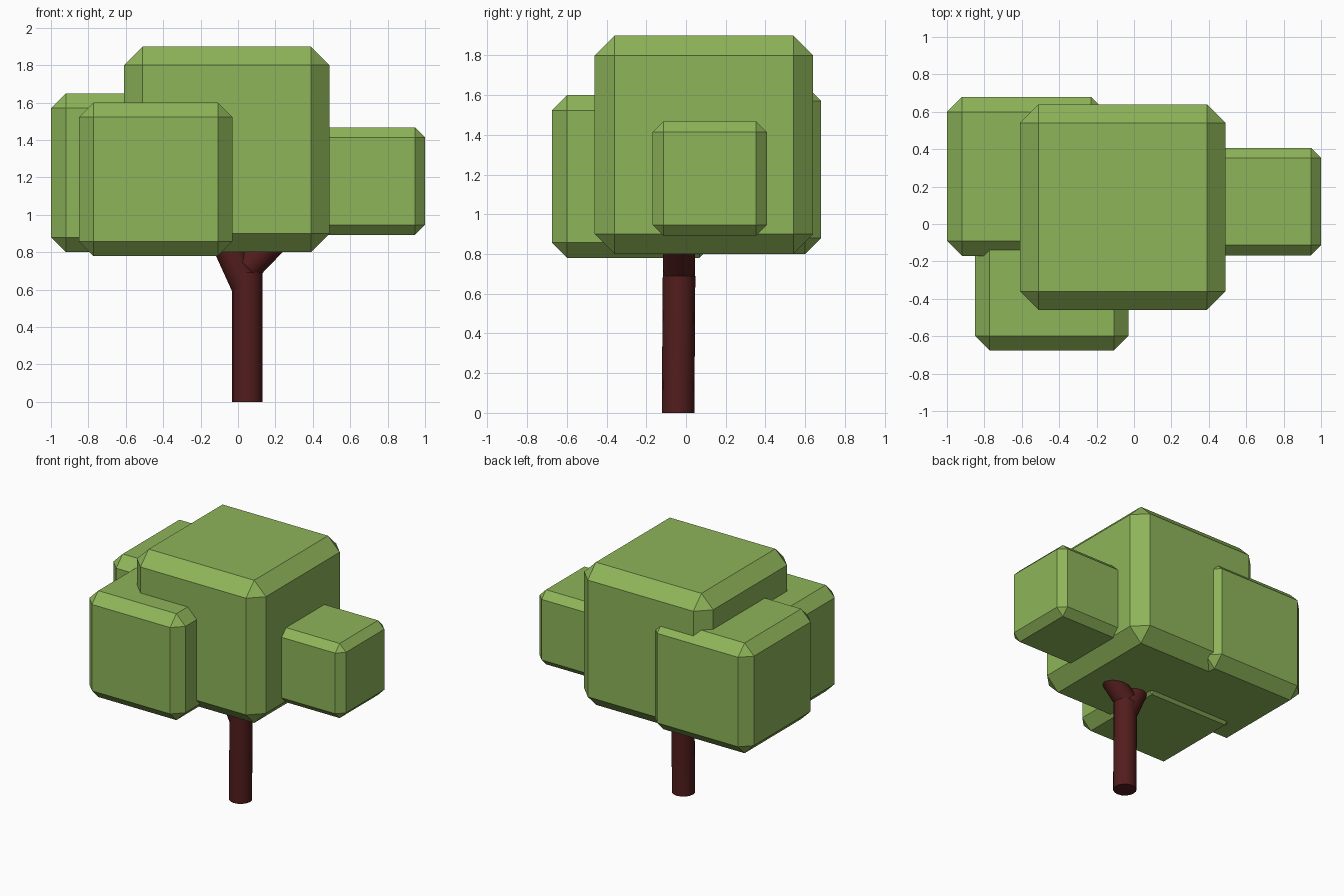
import bpy
from mathutils import Vector

if "Cube" in bpy.data.objects:
    bpy.data.objects.remove(bpy.data.objects["Cube"])


def material(name, color):
    m = bpy.data.materials.new(name)
    m.diffuse_color = color
    m.use_nodes = True
    m.node_tree.nodes["Principled BSDF"].inputs["Base Color"].default_value = m.diffuse_color
    return m


leaf = material("leaf_green", (0.27, 0.46, 0.10, 1))
bark = material("bark_brown", (0.085, 0.012, 0.012, 1))


def foliage(name, center, size, chamfer):
    bpy.ops.mesh.primitive_cube_add(size=size, location=center)
    o = bpy.context.object
    o.name = name
    b = o.modifiers.new("chamfer", 'BEVEL')
    b.width = chamfer
    b.segments = 1
    o.data.materials.append(leaf)


def limb(name, start, end, radius):
    a, b = Vector(start), Vector(end)
    d = b - a
    bpy.ops.mesh.primitive_cylinder_add(vertices=16, radius=radius,
                                        depth=d.length, location=(a + b) / 2)
    o = bpy.context.object
    o.name = name
    o.rotation_euler = d.to_track_quat('Z', 'Y').to_euler()
    o.data.materials.append(bark)
    bpy.ops.object.shade_smooth_by_angle()


# Chamfered foliage blocks
foliage("crown_main", (-0.06, 0.09, 1.35), 1.10, 0.10)
foliage("crown_back_left", (-0.575, 0.255, 1.225), 0.85, 0.08)
foliage("crown_front_left", (-0.44, -0.265, 1.19), 0.82, 0.077)
foliage("crown_right", (0.713, 0.12, 1.18), 0.575, 0.054)

# Trunk forking into two branches that end inside the foliage
limb("trunk", (0.05, -0.04, 0), (0.05, -0.035, 0.69), 0.082)
limb("branch_left", (0.05, -0.035, 0.605), (-0.10, -0.035, 0.935), 0.08)
limb("branch_right", (0.05, -0.035, 0.72), (0.25, -0.035, 0.928), 0.08)
